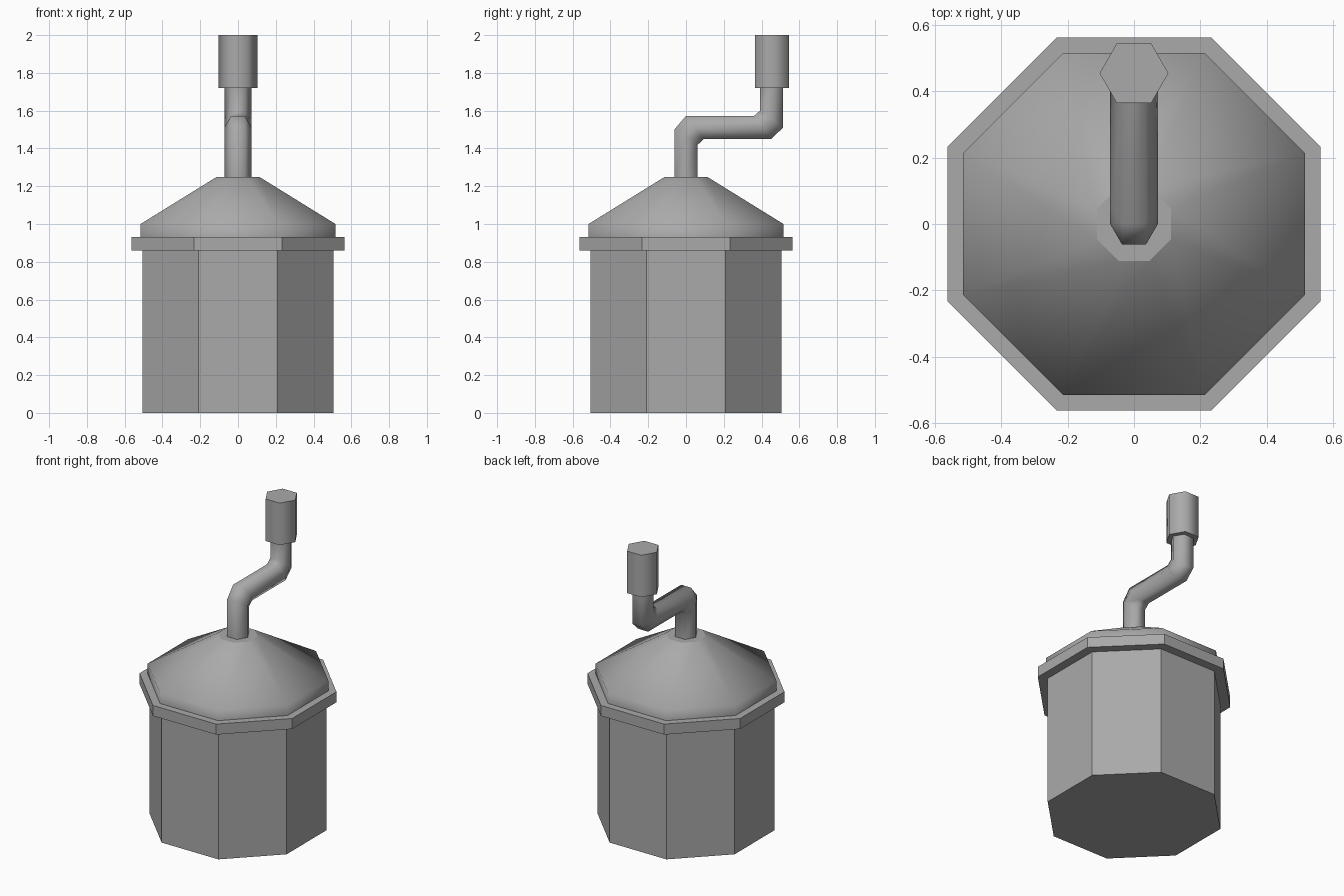
import bpy
import bmesh
import math

cube = bpy.data.objects.get("Cube")
if cube:
    bpy.data.objects.remove(cube, do_unlink=True)

# Single grey material
grey = bpy.data.materials.new("mid_grey")
grey.use_nodes = True
colour = (0.4, 0.4, 0.4, 1.0)
grey.diffuse_color = colour
grey.node_tree.nodes["Principled BSDF"].inputs["Base Color"].default_value = colour


def loft(name, rings, smooth):
    """Skin a closed tube through rings of points; caps stay flat with sharp rims."""
    bm = bmesh.new()
    loops = [[bm.verts.new(p) for p in ring] for ring in rings]
    n = len(loops[0])
    for low, high in zip(loops, loops[1:]):
        for i in range(n):
            j = (i + 1) % n
            bm.faces.new((low[i], low[j], high[j], high[i])).smooth = smooth
    for cap in (loops[0], loops[-1]):
        face = bm.faces.new(cap)
        for edge in face.edges:
            edge.smooth = False
    bmesh.ops.recalc_face_normals(bm, faces=bm.faces)
    mesh = bpy.data.meshes.new(name)
    bm.to_mesh(mesh)
    bm.free()
    mesh.materials.append(grey)
    obj = bpy.data.objects.new(name, mesh)
    bpy.context.collection.objects.link(obj)
    return obj


def prism(name, sides, profile, turn=0.0, y=0.0, smooth=False):
    """Upright polygon solid; profile lists (apothem, height)."""
    rings = []
    for apothem, z in profile:
        r = apothem / math.cos(math.pi / sides)
        angles = [turn + 2 * math.pi * i / sides for i in range(sides)]
        rings.append([(r * math.cos(a), y + r * math.sin(a), z) for a in angles])
    return loft(name, rings, smooth)


# Octagonal container, lid rim and sloping lid
EIGHTH = math.pi / 8
prism("body", 8, [(0.505, 0.0), (0.505, 0.87)], EIGHTH)
prism("lid_rim", 8, [(0.563, 0.86), (0.563, 0.93)], EIGHTH)
prism("lid", 8, [(0.516, 0.92), (0.516, 1.0), (0.112, 1.25)], EIGHTH, smooth=True)

# Crank rod: hexagonal sections given by their two opposite flats in (y, z)
sections = [
    ((-0.062, 1.24), (0.062, 1.24)),
    ((-0.062, 1.50), (0.062, 1.42)),
    ((0.0, 1.572), (0.095, 1.45)),
    ((0.36, 1.572), (0.45, 1.45)),
    ((0.392, 1.60), (0.514, 1.51)),
    ((0.392, 1.73), (0.514, 1.73)),
]
hexagon = [(-0.036, 0), (0.036, 0), (0.072, 0.5), (0.036, 1), (-0.036, 1), (-0.072, 0.5)]
loft("crank_rod",
     [[(x, a[0] + (b[0] - a[0]) * t, a[1] + (b[1] - a[1]) * t) for x, t in hexagon]
      for a, b in sections], True)

# Hexagonal grip at the end of the crank
prism("crank_grip", 6, [(0.09, 1.72), (0.09, 2.0)], y=0.455, smooth=True)
